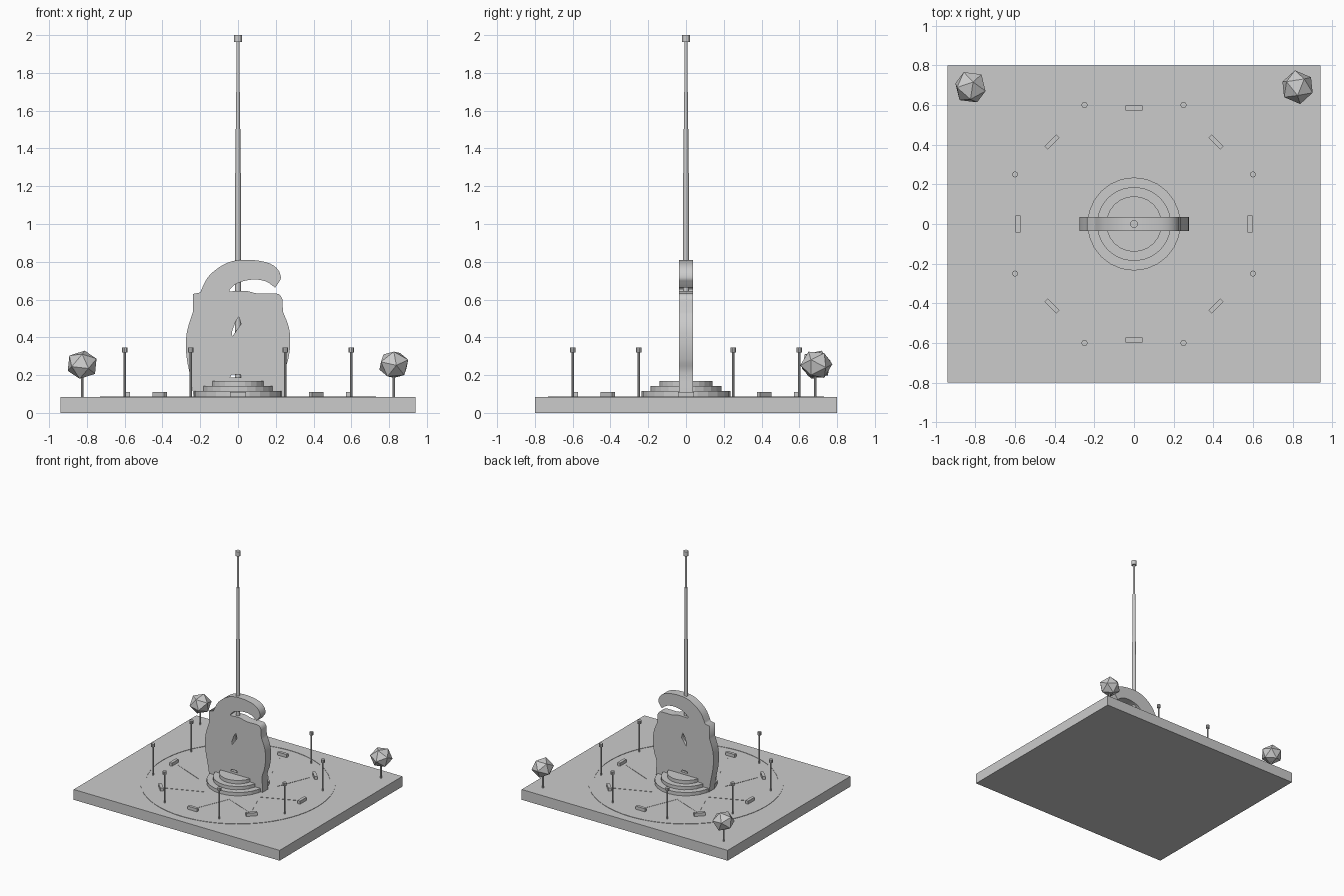
import bpy
import bmesh
from math import cos, sin, pi, radians
from mathutils import Matrix, Vector

cube = bpy.data.objects.get("Cube")
if cube:
    bpy.data.objects.remove(cube, do_unlink=True)

stone = bpy.data.materials.new("light_grey")
stone.use_nodes = True
grey = (0.6, 0.6, 0.6, 1)
stone.diffuse_color = grey
stone.node_tree.nodes["Principled BSDF"].inputs["Base Color"].default_value = grey

GROUND = 0.085


def finish(name, bm):
    """Turn a bmesh into a named, coloured object."""
    mesh = bpy.data.meshes.new(name)
    bm.normal_update()
    bm.to_mesh(mesh)
    bm.free()
    mesh.materials.append(stone)
    obj = bpy.data.objects.new(name, mesh)
    bpy.context.collection.objects.link(obj)
    return obj


def box(name, size, centre, turn=0):
    bm = bmesh.new()
    matrix = (Matrix.Translation(centre) @ Matrix.Rotation(turn, 4, "Z")
              @ Matrix.Diagonal((*size, 1)))
    bmesh.ops.create_cube(bm, size=1, matrix=matrix)
    return finish(name, bm)


def cylinder(name, x, y, bottom, top, radius, sides, top_radius=None):
    bm = bmesh.new()
    end = radius if top_radius is None else top_radius
    bmesh.ops.create_cone(bm, cap_ends=True, segments=sides, radius1=radius,
                          radius2=end, depth=top - bottom,
                          matrix=Matrix.Translation((x, y, (bottom + top) / 2)))
    return finish(name, bm)


def plate(name, outlines, half_depth, matrix):
    """Extrude flat outlines; an outline inside another one is a hole."""
    curve = bpy.data.curves.new(name, "CURVE")
    curve.dimensions = "2D"
    curve.fill_mode = "BOTH"
    curve.extrude = half_depth
    for outline in outlines:
        spline = curve.splines.new("POLY")
        spline.points.add(len(outline) - 1)
        for point, (x, y) in zip(spline.points, outline):
            point.co = (x, y, 0, 1)
        spline.use_cyclic_u = True
    helper = bpy.data.objects.new(name + "_curve", curve)
    bpy.context.collection.objects.link(helper)
    bpy.context.view_layer.update()
    bm = bmesh.new()
    graph = bpy.context.evaluated_depsgraph_get()
    bm.from_mesh(helper.evaluated_get(graph).to_mesh())
    bpy.data.objects.remove(helper, do_unlink=True)
    bmesh.ops.remove_doubles(bm, verts=bm.verts, dist=0.0001)
    bmesh.ops.transform(bm, matrix=matrix, verts=bm.verts)
    bmesh.ops.recalc_face_normals(bm, faces=bm.faces)
    return finish(name, bm)


def smooth(points, steps=4):
    """Run a soft curve through the points."""
    pts = [Vector(p) for p in points]
    pts = [pts[0]] + pts + [pts[-1]]
    result = []
    for a, b, c, d in zip(pts, pts[1:], pts[2:], pts[3:]):
        for i in range(steps):
            t = i / steps
            result.append(b + (c - a) * t / 2
                          + (a * 2 - b * 5 + c * 4 - d) * t * t / 2
                          + (b * 3 - a - c * 3 + d) * t ** 3 / 2)
    return result + [pts[-1]]


def circle(radius, sides):
    return [(radius * cos(2 * pi * i / sides), radius * sin(2 * pi * i / sides))
            for i in range(sides)]


# Square base with inlaid ring and eight-pointed star
box("base", (1.88, 1.6, GROUND), (0, 0, GROUND / 2))
inlay_height = Matrix.Translation((0, 0, GROUND + 0.001))
plate("paving_ring", [circle(0.73, 64), circle(0.69, 64)], 0.002, inlay_height)
star = [((0.3 if i % 2 else 0.55) * cos(i * pi / 8),
         (0.3 if i % 2 else 0.55) * sin(i * pi / 8)) for i in range(16)]
plate("paving_star", [star], 0.001, inlay_height)

# Round steps
bottom = GROUND
for i, (radius, top) in enumerate([(0.235, 0.115), (0.187, 0.142), (0.14, 0.17)]):
    cylinder(f"step_{i + 1}", 0, 0, bottom, top, radius, 24)
    bottom = top

# Upright monument: a bulging slab whose left side curls over in a hook
left_side = [(-0.235, GROUND), (-0.25, 0.18), (-0.27, 0.28), (-0.276, 0.36),
             (-0.268, 0.44), (-0.238, 0.535)]
hook_outside = [(-0.2, 0.637), (-0.165, 0.71), (-0.115, 0.76), (-0.05, 0.797),
                (0.02, 0.81), (0.1, 0.807), (0.17, 0.79), (0.212, 0.758),
                (0.227, 0.716), (0.215, 0.69), (0.196, 0.663)]
hook_inside = [(0.19, 0.668), (0.15, 0.695), (0.095, 0.706), (0.04, 0.7),
               (-0.01, 0.683), (-0.045, 0.652)]
slab_top = [(-0.045, 0.643), (0.04, 0.646), (0.105, 0.632), (0.2, 0.632),
            (0.225, 0.62), (0.235, 0.6)]
right_side = [(0.238, 0.535), (0.27, 0.45), (0.276, 0.36), (0.265, 0.28),
              (0.245, 0.215), (0.25, 0.12), (0.25, GROUND)]
outline = (smooth(left_side) + [(-0.238, 0.63)] + smooth(hook_outside)
           + smooth(hook_inside) + smooth(slab_top) + smooth(right_side))
slit = [(0.005, 0.51), (0.016, 0.47), (-0.03, 0.405), (-0.032, 0.43), (-0.012, 0.485)]
notch = [(-0.042, 0.187), (-0.035, 0.202), (0.012, 0.202), (0.02, 0.187)]
plate("monument", [outline, slit, notch], 0.036, Matrix.Rotation(pi / 2, 4, "X"))

# Mast in narrowing lengths
cylinder("mast_lower", 0, 0, GROUND, 1.27, 0.017, 12, 0.015)
cylinder("mast_middle", 0, 0, 1.27, 1.7, 0.013, 12, 0.011)
cylinder("mast_upper", 0, 0, 1.7, 1.97, 0.009, 12)
cylinder("mast_cap", 0, 0, 1.963, 2.0, 0.02, 12)

# Lamp posts in mirrored pairs
for sx in (-1, 1):
    for sy in (-1, 1):
        for x, y in ((0.6, 0.25), (0.25, 0.6)):
            cylinder("lamp_post", sx * x, sy * y, GROUND, 0.325, 0.006, 8)
            cylinder("lamp_head", sx * x, sy * y, 0.32, 0.345, 0.015, 10)

# Benches around the plaza
for i in range(8):
    angle = i * pi / 4
    box("bench", (0.024, 0.085, 0.026),
        (0.585 * cos(angle), 0.585 * sin(angle), GROUND + 0.013), angle)

# Faceted trees in the back corners
for side, tilt in ((-1, 8), (1, -8)):
    cylinder("tree_trunk", side * 0.825, 0.685, GROUND, 0.21, 0.007, 8)
    bm = bmesh.new()
    bmesh.ops.create_icosphere(
        bm, subdivisions=1, radius=0.086,
        matrix=Matrix.Translation((side * 0.825, 0.69, 0.255))
        @ Matrix.Diagonal((1, 1, 0.92, 1))
        @ Matrix.Rotation(radians(37 + tilt), 4, "X")
        @ Matrix.Rotation(radians(tilt), 4, "Z"))
    finish("tree_crown", bm)
